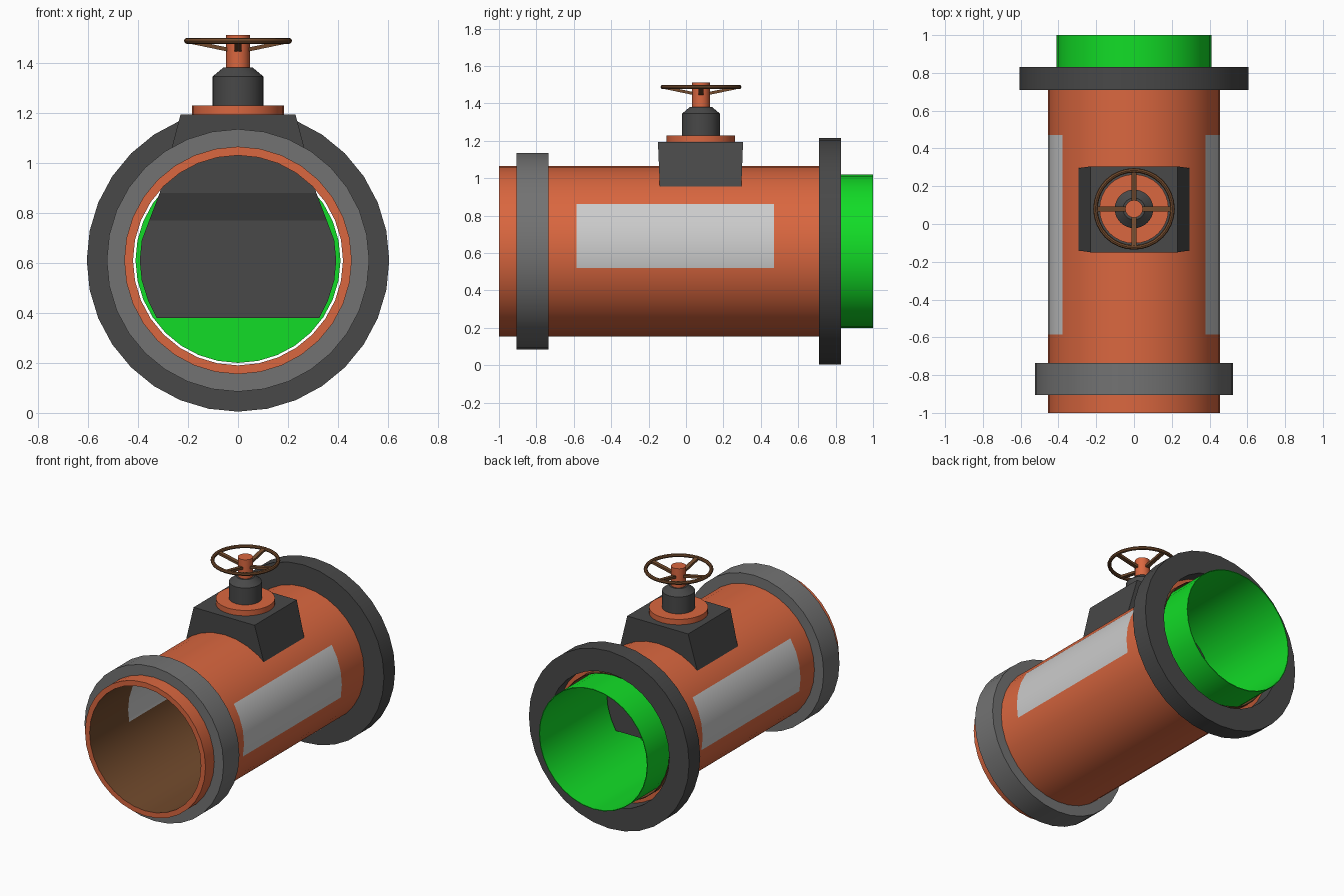
import bpy, bmesh, math
from mathutils import Vector

if "Cube" in bpy.data.objects:
    bpy.data.objects.remove(bpy.data.objects["Cube"])

N = 32          # sides of the round pipe parts
CZ = 0.61       # height of the pipe axis
VY = 0.08       # y position of the valve axis


def mat(name, r, g, b):
    m = bpy.data.materials.new(name)
    m.diffuse_color = (r, g, b, 1)
    m.use_nodes = True
    m.node_tree.nodes["Principled BSDF"].inputs["Base Color"].default_value = m.diffuse_color
    return m


ORANGE = mat("orange_paint", 0.70, 0.135, 0.05)
DARK = mat("dark_grey", 0.065, 0.065, 0.065)
GREY = mat("mid_grey", 0.17, 0.17, 0.17)
WINDOW = mat("window_grey", 0.60, 0.60, 0.60)
BROWN = mat("rust_brown", 0.17, 0.07, 0.026)
GREEN = mat("green_paint", 0.006, 0.72, 0.02)


def finish(name, bm, mats, smooth=True):
    bmesh.ops.recalc_face_normals(bm, faces=bm.faces)
    me = bpy.data.meshes.new(name)
    bm.to_mesh(me)
    bm.free()
    for m in mats:
        me.materials.append(m)
    ob = bpy.data.objects.new(name, me)
    bpy.context.collection.objects.link(ob)
    if smooth:
        bpy.ops.object.select_all(action='DESELECT')
        ob.select_set(True)
        bpy.context.view_layer.objects.active = ob
        bpy.ops.object.shade_smooth_by_angle(angle=math.radians(32))
    return ob


def lathe(name, profile, mats, axis='Y', n=N, closed=True, rule=None):
    """Turn (radius, height) points round the pipe axis (Y) or valve axis (Z)."""
    bm = bmesh.new()
    rings = []
    for r, h in profile:
        ring = []
        for k in range(n):
            a = 2 * math.pi * k / n
            c, s = r * math.cos(a), r * math.sin(a)
            ring.append(bm.verts.new((c, h, CZ + s) if axis == 'Y' else (c, VY + s, h)))
        rings.append(ring)
    count = len(rings) if closed else len(rings) - 1
    for i in range(count):
        p, q = rings[i], rings[(i + 1) % len(rings)]
        for k in range(n):
            j = (k + 1) % n
            f = bm.faces.new((p[k], p[j], q[j], q[k]))
            if rule:
                f.material_index = rule(f.calc_center_median(), profile[i][0], profile[(i + 1) % len(profile)][0])
    if not closed:
        bm.faces.new(rings[0])
        bm.faces.new(rings[-1])
    return finish(name, bm, mats)


def tube(name, r_out, r_in, y0, y1, m):
    return lathe(name, [(r_out, y0), (r_out, y1), (r_in, y1), (r_in, y0)], [m])


# Main pipe: orange outside, brown inside, a grey window strip on each side
def pipe_rule(c, ra, rb):
    ang = math.degrees(math.atan2(c.z - CZ, abs(c.x)))
    if ra == rb and -11.25 < ang < 33.75 and -0.58 < c.y < 0.46:
        return 2
    return 1 if max(ra, rb) < 0.43 else 0


ys = [-1, -0.585, 0.47, 0.73]
lathe("main_pipe",
      [(0.455, y) for y in ys] + [(0.425, 0.73), (0.425, 0.78), (0.42, 0.78)]
      + [(0.42, y) for y in (0.47, -0.585, -1)],
      [ORANGE, BROWN, WINDOW], rule=pipe_rule)

# Collar and flange
tube("front_collar", 0.525, 0.45, -0.905, -0.735, GREY)
tube("back_flange", 0.605, 0.455, 0.71, 0.83, DARK)

# Green inner pipe, closed behind the gate and open at the back
lathe("green_pipe", [(0.41, 0.12), (0.41, 1.0), (0.405, 1.0), (0.405, 0.14)], [GREEN], closed=False)

# Valve body and gate: stacked rectangles (half width, y front, y back, z)
levels = [(0.23, -0.15, 0.305, 1.193), (0.313, -0.137, 0.293, 0.88), (0.355, -0.09, 0.293, 0.77),
          (0.385, -0.09, 0.293, 0.69), (0.393, -0.09, 0.293, 0.61), (0.385, -0.09, 0.293, 0.53),
          (0.36, -0.09, 0.293, 0.45), (0.325, -0.09, 0.293, 0.38)]
bm = bmesh.new()
loops = [[bm.verts.new(p) for p in ((-x, a, z), (x, a, z), (x, b, z), (-x, b, z))] for x, a, b, z in levels]
for p, q in zip(loops, loops[1:]):
    for k in range(4):
        j = (k + 1) % 4
        bm.faces.new((p[k], p[j], q[j], q[k]))
bm.faces.new(loops[0])
bm.faces.new(loops[-1])
finish("valve_body", bm, [DARK], smooth=False)

# Valve top: base disc, bonnet, stem
lathe("valve_disc", [(0.183, 1.18), (0.183, 1.23)], [ORANGE], 'Z', closed=False)
lathe("valve_bonnet", [(0.102, 1.225), (0.102, 1.345), (0.058, 1.382)], [DARK], 'Z', closed=False)
lathe("valve_stem", [(0.047, 1.37), (0.047, 1.512)], [ORANGE], 'Z', n=16, closed=False)

# Hand wheel rim
rim = [(0.204 + 0.012 * math.cos(i * math.pi / 4), 1.488 + 0.012 * math.sin(i * math.pi / 4)) for i in range(8)]
lathe("wheel_rim", rim, [BROWN], 'Z')

# Four sloping spokes
bm = bmesh.new()
for k in range(4):
    a = k * math.pi / 2
    d = Vector((math.cos(a), math.sin(a), 0))
    s = Vector((-d.y, d.x, 0)) * 0.013
    ends = []
    for r, z in ((0.035, 1.452), (0.203, 1.487)):
        c = Vector((0, VY, z)) + d * r
        up = Vector((0, 0, 0.008))
        ends.append([bm.verts.new(c + v) for v in (s + up, -s + up, -s - up, s - up)])
    p, q = ends
    for i in range(4):
        j = (i + 1) % 4
        bm.faces.new((p[i], p[j], q[j], q[i]))
    bm.faces.new(p)
    bm.faces.new(q)
finish("wheel_spokes", bm, [BROWN], smooth=False)
